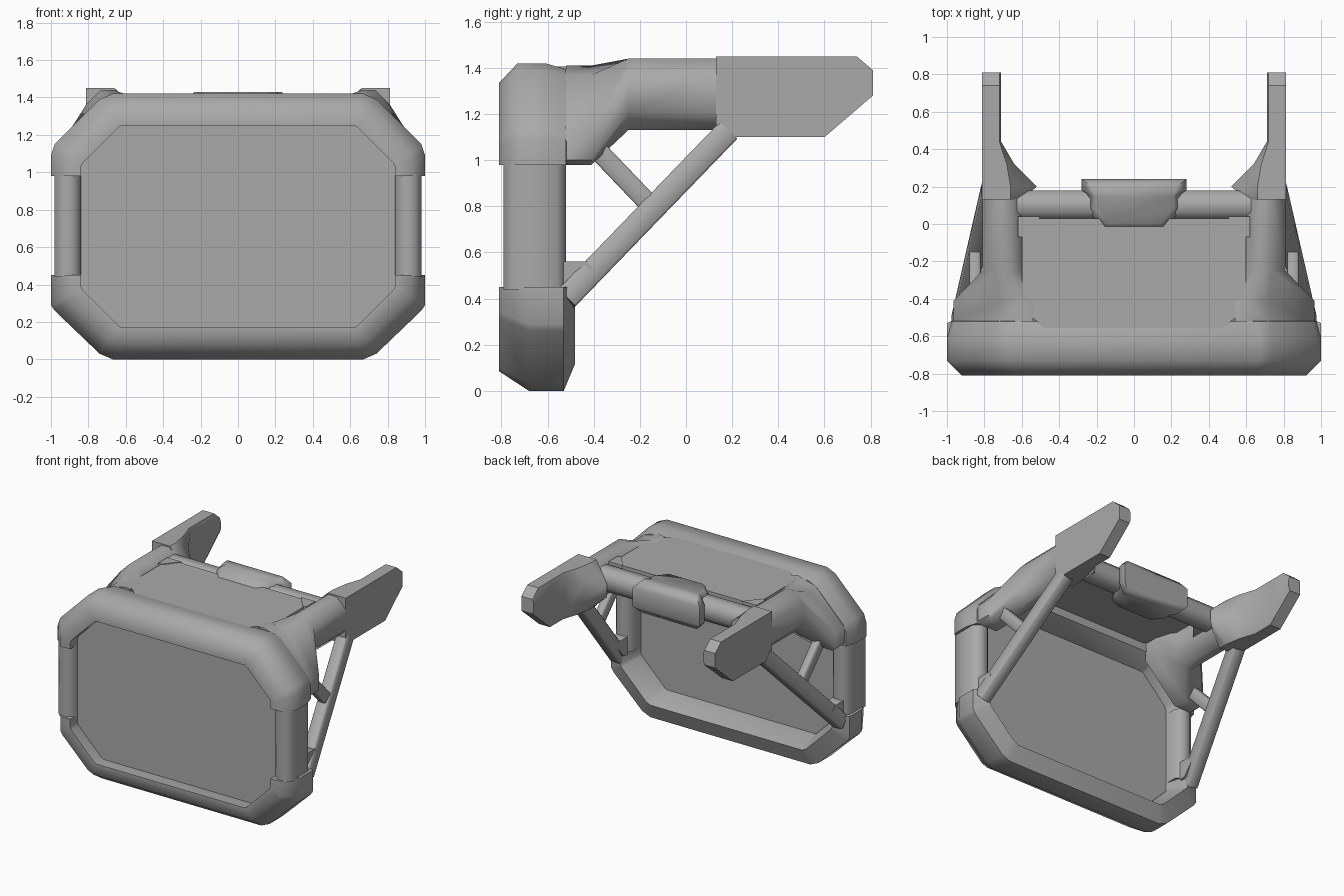
import bpy
import bmesh
from math import radians
from mathutils import Vector

cube = bpy.data.objects.get("Cube")
if cube:
    bpy.data.objects.remove(cube, do_unlink=True)

grey = bpy.data.materials.new("plain grey")
grey.use_nodes = True
colour = (0.4, 0.4, 0.4, 1)
grey.diffuse_color = colour
grey.node_tree.nodes["Principled BSDF"].inputs["Base Color"].default_value = colour


def loft(name, sections, mirror=False, angle=50):
    """Skin equal-sized rings of points and cap both ends."""
    bm = bmesh.new()
    rings = [[bm.verts.new(p) for p in s] for s in sections]
    n = len(rings[0])
    for a, b in zip(rings, rings[1:]):
        for i in range(n):
            j = (i + 1) % n
            bm.faces.new((a[i], a[j], b[j], b[i]))
    bm.faces.new(rings[0])
    bm.faces.new(rings[-1])
    bmesh.ops.recalc_face_normals(bm, faces=bm.faces)
    mesh = bpy.data.meshes.new(name)
    bm.to_mesh(mesh)
    bm.free()
    mesh.materials.append(grey)
    obj = bpy.data.objects.new(name, mesh)
    bpy.context.collection.objects.link(obj)
    bpy.ops.object.select_all(action="DESELECT")
    obj.select_set(True)
    bpy.context.view_layer.objects.active = obj
    bpy.ops.object.shade_smooth_by_angle(angle=radians(angle))
    if mirror:
        obj.modifiers.new("Mirror", "MIRROR")


def oct8(a0, a1, b0, b1, c):
    """Rectangle with cut corners."""
    return [(a0 + c, b0), (a1 - c, b0), (a1, b0 + c), (a1, b1 - c),
            (a1 - c, b1), (a0 + c, b1), (a0, b1 - c), (a0, b0 + c)]


def at_x(points, x):
    return [(x, y, z) for y, z in points]


def at_y(points, y):
    return [(x, y, z) for x, z in points]


def at_z(points, z):
    return [(x, y, z) for x, y in points]


def beam(name, p, q, width, height):
    """Square bar between two points, repeated on the other side."""
    p, q = Vector(p), Vector(q)
    d = (q - p).normalized()
    u = Vector((1, 0, 0))
    u = (u - d * u.dot(d)).normalized()
    v = d.cross(u)
    ring = oct8(-width / 2, width / 2, -height / 2, height / 2, 0.008)
    loft(name, [[e + u * a + v * b for a, b in ring] for e in (p, q)], True)


def frame(name, path, profile):
    """Sweep a profile of (outward share, y) along inner and outer corner pairs."""
    path = path + [((-i[0], i[1]), (-o[0], o[1])) for i, o in reversed(path)]
    rings = []
    for i, o in path:
        rings.append([(i[0] + (o[0] - i[0]) * t, y, i[1] + (o[1] - i[1]) * t)
                      for t, y in profile])
    loft(name, rings, angle=65)


# Front frame: upper and lower mitred tubes
frame("upper_frame",
      [((.84, .98), (1, .98)), ((.84, 1.03), (1, 1.09)), ((.83, 1.05), (.98, 1.15)),
       ((.64, 1.24), (.74, 1.39)), ((.62, 1.25), (.67, 1.42))],
      [(0, -.81), (.5, -.81), (1, -.73), (1, -.61), (.85, -.52), (.35, -.51), (0, -.64)])
frame("lower_frame",
      [((.84, .45), (1, .45)), ((.84, .39), (1, .29)), ((.83, .37), (.98, .26)),
       ((.64, .18), (.74, .03)), ((.62, .17), (.67, 0))],
      [(0, -.81), (.5, -.81), (1, -.68), (1, -.53), (.3, -.48), (0, -.64)])

# Side posts joining the two tubes
post = oct8(.84, .98, -.79, -.52, .04)
loft("side_post", [at_z(post, .44), at_z(post, .99)], True)

# Front sheet and top sheet
sheet = oct8(-.86, .86, .15, 1.27, .22)
loft("front_panel", [at_y(sheet, -.72), at_y(sheet, -.66)])
roof = [(-.45, -.58), (.45, -.58), (.6, -.45), (.6, .03), (-.6, .03), (-.6, -.45)]
loft("top_panel", [at_z(roof, 1.375), at_z(roof, 1.405)])

# Arms flare from the frame corner into straight tubes
corner = [(.8, .98), (.94, .98), (.965, 1.0), (.965, 1.12),
          (.72, 1.37), (.58, 1.41), (.54, 1.405), (.54, 1.24)]
tube = oct8(.59, .81, 1.13, 1.44, .075)
loft("arm", [at_y(corner, -.52), at_y(corner, -.41),
             at_y(tube, -.25), at_y(tube, .135)], True)

# Arm tips: flat outside, flared inside at the root, narrowing to a thin blade
tip = [(.13, .6, .66, 1.1, 1.45, .1), (.2, .52, .66, 1.1, 1.45, .13),
       (.32, .64, .68, 1.1, 1.45, .1), (.44, .71, .72, 1.1, 1.45, .03),
       (.6, .71, .72, 1.1, 1.45, .03), (.74, .71, .72, 1.22, 1.45, .03),
       (.81, .71, .72, 1.28, 1.39, .03)]
loft("arm_tip", [at_y([(.812, low), (.812, high), (edge, high), (inner, high - drop),
                       (inner, low + drop), (edge, low)], y)
                 for y, inner, edge, low, high, drop in tip], True, 40)

# Rear crossbar with a gusset at each end and a rounded block in the middle
bar = oct8(.02, .18, 1.23, 1.4, .045)
loft("crossbar", [at_x(bar, -.65), at_x(bar, .65)])
gusset = [(.5, .04), (.62, .04), (.62, -.07), (.59, -.07)]
loft("crossbar_gusset", [at_z(gusset, 1.25), at_z(gusset, 1.41)], True)
half = [(.17, -.03), (.25, .08), (.25, .16), (.28, .18), (.28, .24)]
plan = half + [(-x, y) for x, y in reversed(half)]
cap = [(x * .83, .1 + (y - .1) * .75) for x, y in plan]
loft("crossbar_block", [at_z(cap, 1.19), at_z(plan, 1.24),
                        at_z(plan, 1.38), at_z(cap, 1.43)], angle=60)

# Diagonal struts, short braces and strut feet
beam("strut", (.77, .18, 1.125), (.93, -.52, .4), .09, .105)
beam("short_brace", (.85, -.38, 1.04), (.85, -.16, .81), .06, .085)
foot = [(-.53, .56), (-.43, .56), (-.4, .53), (-.48, .43), (-.53, .42)]
loft("strut_foot", [at_x(foot, .86), at_x(foot, .95)], True)
